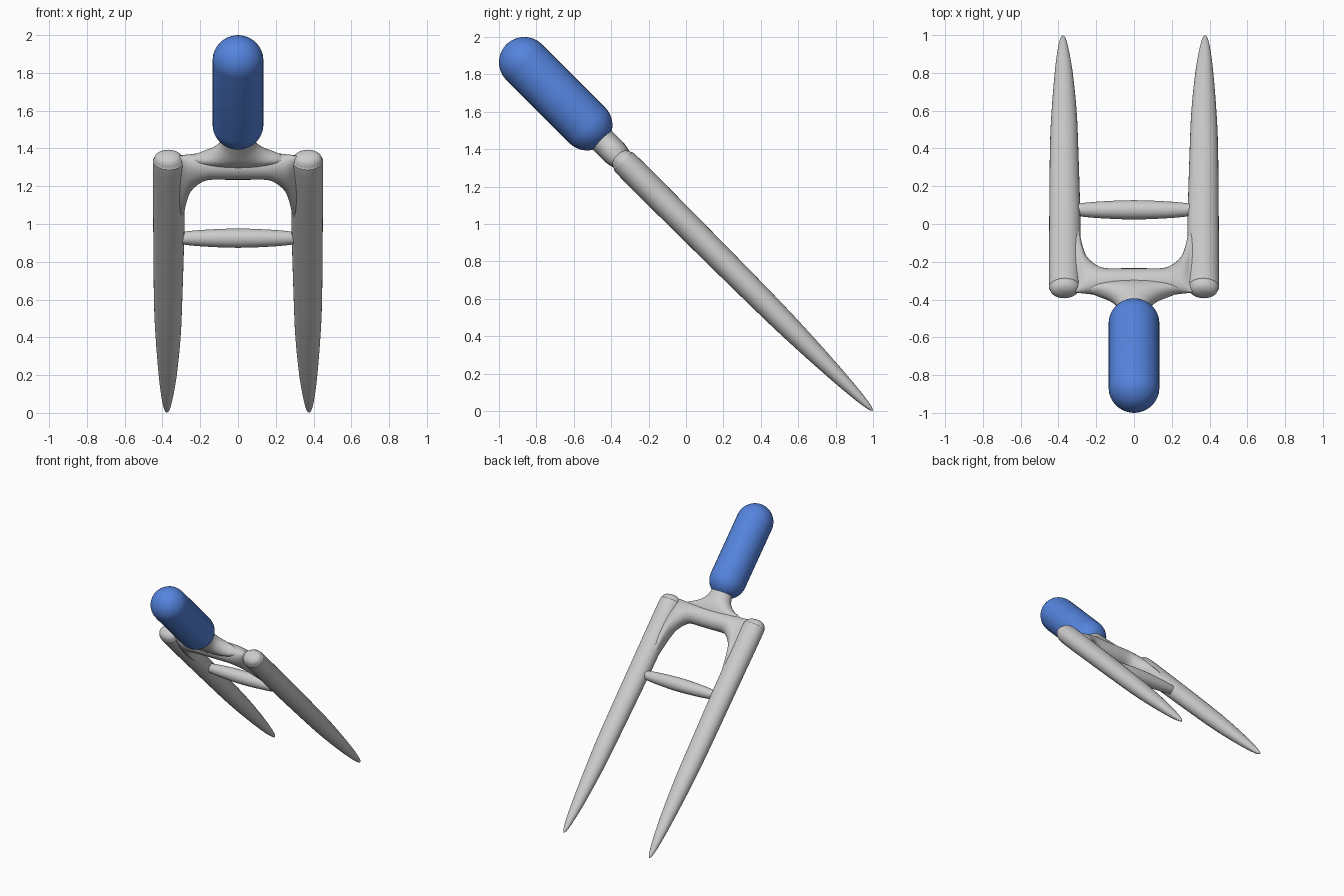
import bpy, bmesh, math
from mathutils import Matrix, Vector

if "Cube" in bpy.data.objects:
    bpy.data.objects.remove(bpy.data.objects["Cube"])


def material(name, colour):
    mat = bpy.data.materials.new(name)
    mat.use_nodes = True
    mat.diffuse_color = (*colour, 1)
    bsdf = mat.node_tree.nodes["Principled BSDF"]
    bsdf.inputs["Base Color"].default_value = (*colour, 1)
    bsdf.inputs["Roughness"].default_value = 0.6
    return mat


steel = material("light grey metal", (0.6, 0.6, 0.6))
blue = material("blue grip", (0.09, 0.23, 0.73))

# Everything is modelled flat (x across, y along, z thickness), then tilted
TILT = Matrix.Translation((0, 0, 1)) @ Matrix.Rotation(-math.pi / 4, 4, "X")


def smooth_stations(stations, steps=4):
    """Catmull-Rom interpolation between hand-placed cross-sections."""
    pts = [Vector(s) for s in stations]
    pts = [pts[0]] + pts + [pts[-1]]
    out = []
    for a, b, c, d in zip(pts, pts[1:], pts[2:], pts[3:]):
        for i in range(steps):
            t = i / steps
            out.append(0.5 * (2 * b + (c - a) * t + (2 * a - 5 * b + 4 * c - d) * t ** 2
                              + (3 * b - a - 3 * c + d) * t ** 3))
    return out + [pts[-1]]


def loft(name, stations, mat, along="Y", sides=32, steps=4):
    """Oval rings given as (position, side centre, half width, half thickness)."""
    bm = bmesh.new()
    rings = []
    for pos, mid, wide, thick in smooth_stations(stations, steps):
        ring = []
        for k in range(sides):
            a = 2 * math.pi * k / sides
            u, v = mid + wide * math.cos(a), thick * math.sin(a)
            co = (u, pos, v) if along == "Y" else (pos, u, v)
            ring.append(bm.verts.new(TILT @ Vector(co)))
        rings.append(ring)
    for r, q in zip(rings, rings[1:]):
        for k in range(sides):
            j = (k + 1) % sides
            bm.faces.new((r[k], r[j], q[j], q[k]))
    bm.faces.new(rings[0])
    bm.faces.new(rings[-1])
    bmesh.ops.recalc_face_normals(bm, faces=bm.faces)
    mesh = bpy.data.meshes.new(name)
    bm.to_mesh(mesh)
    bm.free()
    mesh.materials.append(mat)
    obj = bpy.data.objects.new(name, mesh)
    bpy.context.collection.objects.link(obj)
    bpy.ops.object.select_all(action="DESELECT")
    obj.select_set(True)
    bpy.context.view_layer.objects.active = obj
    bpy.ops.object.shade_smooth_by_angle(angle=math.radians(40))
    return obj


# Tines: blunt at the crossbar, long taper to a rounded point
tine = [(-0.52, 0.372, 0.035, 0.025), (-0.508, 0.37, 0.062, 0.048),
        (-0.48, 0.368, 0.079, 0.064), (-0.42, 0.367, 0.084, 0.072),
        (0, 0.366, 0.083, 0.071), (0.57, 0.37, 0.075, 0.065),
        (0.85, 0.37, 0.066, 0.057), (1.13, 0.372, 0.048, 0.041),
        (1.3, 0.375, 0.03, 0.026), (1.385, 0.376, 0.015, 0.013),
        (1.411, 0.376, 0.002, 0.002)]
for side, label in ((1, "left"), (-1, "right")):
    loft(label + "_tine", [(p, side * m, w, t) for p, m, w, t in tine], steel)

# Crossbar: (x, upper edge, lower edge, half thickness), with arched inner corners
half = [(0.05, -0.505, -0.36, 0.071), (0.15, -0.505, -0.359, 0.071),
        (0.2, -0.505, -0.33, 0.07), (0.25, -0.506, -0.26, 0.068),
        (0.275, -0.508, -0.16, 0.064), (0.3, -0.51, 0, 0.055),
        (0.34, -0.51, 0.02, 0.05)]
edges = [(-x, a, b, t) for x, a, b, t in reversed(half)] + half
loft("crossbar", [(x, (a + b) / 2, (b - a) / 2, t) for x, a, b, t in edges], steel, "X")

# Neck flaring into the crossbar
loft("neck", [(-0.74, 0, 0.075, 0.07), (-0.66, 0, 0.08, 0.071), (-0.6, 0, 0.094, 0.071),
              (-0.56, 0, 0.125, 0.071), (-0.53, 0, 0.17, 0.07), (-0.5, 0, 0.24, 0.064),
              (-0.46, 0, 0.27, 0.05)], steel)

# Brace rod between the tines, slightly fatter in the middle
loft("brace_rod", [(-0.32, 0.106, 0.03, 0.03), (-0.2, 0.106, 0.043, 0.043),
                   (0, 0.106, 0.051, 0.051), (0.2, 0.106, 0.043, 0.043),
                   (0.32, 0.106, 0.03, 0.03)], steel, "X")

# Grip: capsule made from two hemispheres
R, TOP, BOTTOM = 0.135, -1.223, -0.747
arc = [math.pi / 2 * i / 10 for i in range(11)]
cap = [(R * math.cos(a), max(R * math.sin(a), 0.001)) for a in arc]
grip = [(TOP - d, 0, r, r) for d, r in cap] + [(BOTTOM + d, 0, r, r) for d, r in reversed(cap)]
loft("grip", grip, blue, steps=1)
